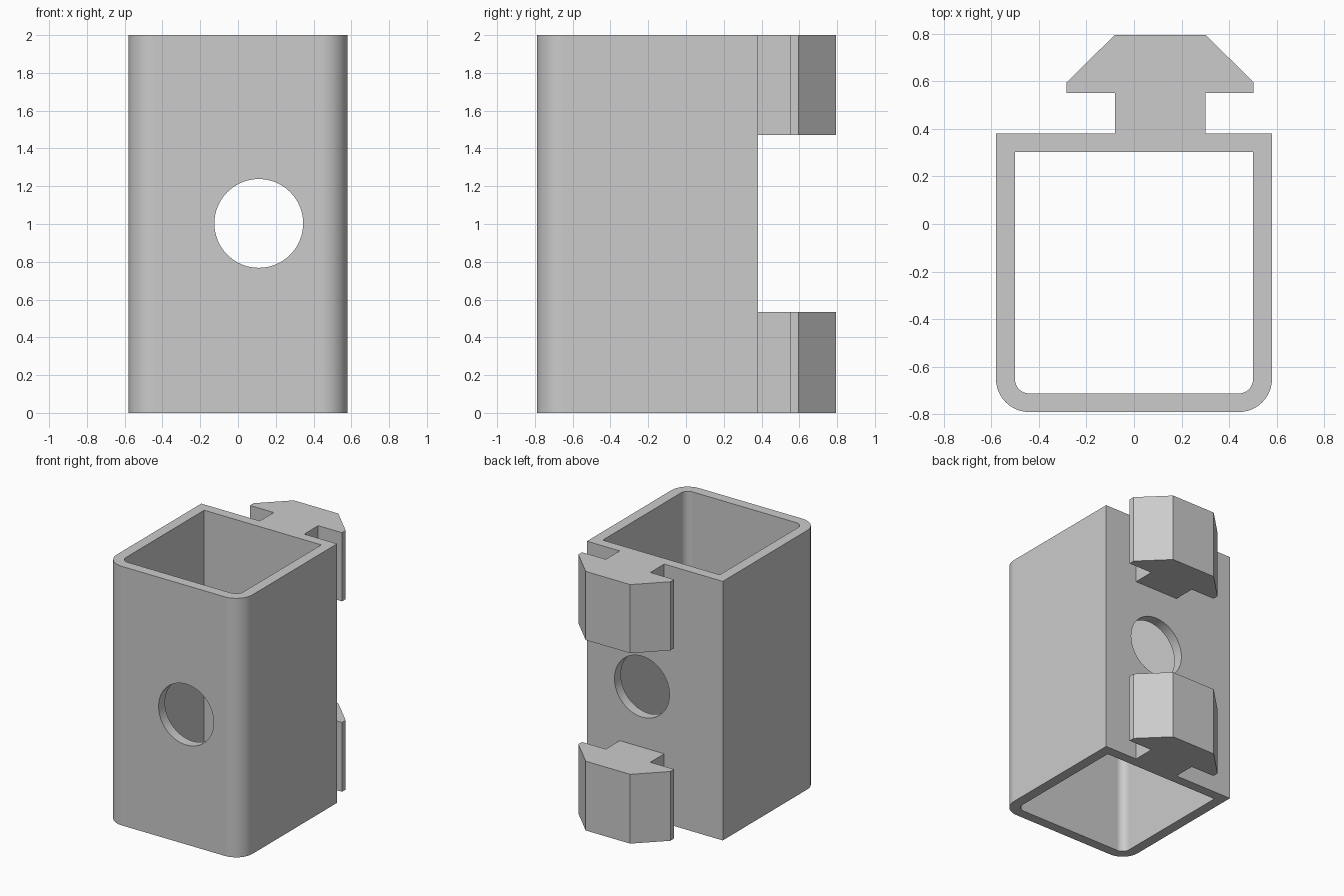
import bpy
import bmesh
from math import pi, sin, cos, radians

if "Cube" in bpy.data.objects:
    bpy.data.objects.remove(bpy.data.objects["Cube"], do_unlink=True)

HEIGHT = 2.0
HOLE_X = 0.11

grey = bpy.data.materials.new("plain grey")
grey.use_nodes = True
colour = (0.6, 0.6, 0.6, 1)
grey.diffuse_color = colour
grey.node_tree.nodes["Principled BSDF"].inputs["Base Color"].default_value = colour


def make_object(name, bm):
    bmesh.ops.recalc_face_normals(bm, faces=bm.faces[:])
    mesh = bpy.data.meshes.new(name)
    bm.to_mesh(mesh)
    bm.free()
    mesh.materials.append(grey)
    obj = bpy.data.objects.new(name, mesh)
    bpy.context.collection.objects.link(obj)
    return obj


def u_profile(half, front, back, radius, steps=12):
    """Rectangle whose two front corners are rounded."""
    pts = [(half, back), (-half, back)]
    for cx, start in ((radius - half, pi), (half - radius, 1.5 * pi)):
        for i in range(steps + 1):
            a = start + i / steps * pi / 2
            pts.append((cx + radius * cos(a), front + radius + radius * sin(a)))
    return pts


# Square tube: outer and inner walls joined by rims
bm = bmesh.new()
outer = u_profile(0.58, -0.79, 0.38, 0.14)
inner = u_profile(0.50, -0.712, 0.302, 0.06)
rings = [[bm.verts.new((x, y, z)) for x, y in prof]
         for prof, z in ((outer, 0), (outer, HEIGHT), (inner, HEIGHT), (inner, 0))]
count = len(outer)
for k in range(4):
    a, b = rings[k], rings[(k + 1) % 4]
    for i in range(count):
        j = (i + 1) % count
        bm.faces.new((a[i], a[j], b[j], b[i]))
tube = make_object("square_tube", bm)

# Round hole through the front and back walls
bpy.ops.mesh.primitive_cylinder_add(vertices=64, radius=0.235, depth=3,
                                    location=(HOLE_X, 0, 1.003),
                                    rotation=(pi / 2, 0, 0))
cutter = bpy.context.object
cutter.name = "hole_cutter"
cutter.data.materials.append(grey)
cutter.hide_render = True
cut = tube.modifiers.new("hole", "BOOLEAN")
cut.operation = "DIFFERENCE"
cut.solver = "EXACT"
cut.object = cutter
bpy.ops.object.select_all(action="DESELECT")
tube.select_set(True)
bpy.context.view_layer.objects.active = tube
bpy.ops.object.modifier_apply(modifier=cut.name)
bpy.data.objects.remove(cutter, do_unlink=True)
bpy.ops.object.shade_smooth_by_angle(angle=radians(30))
weighted = tube.modifiers.new("flat walls", "WEIGHTED_NORMAL")
weighted.keep_sharp = True

# Arrow-shaped clips on the back, one at each end
half_clip = [(0.19, 0.38), (0.19, 0.55), (0.393, 0.55), (0.393, 0.595), (0.19, 0.795)]
clip_profile = half_clip + [(-x, y) for x, y in reversed(half_clip)]
for name, low, high in (("lower_clip", 0, 0.535), ("upper_clip", 1.47, HEIGHT)):
    bm = bmesh.new()
    base = bm.faces.new([bm.verts.new((HOLE_X + x, y, low)) for x, y in clip_profile])
    top = bmesh.ops.extrude_face_region(bm, geom=[base], use_keep_orig=True)
    verts = [v for v in top["geom"] if isinstance(v, bmesh.types.BMVert)]
    bmesh.ops.translate(bm, verts=verts, vec=(0, 0, high - low))
    make_object(name, bm)
